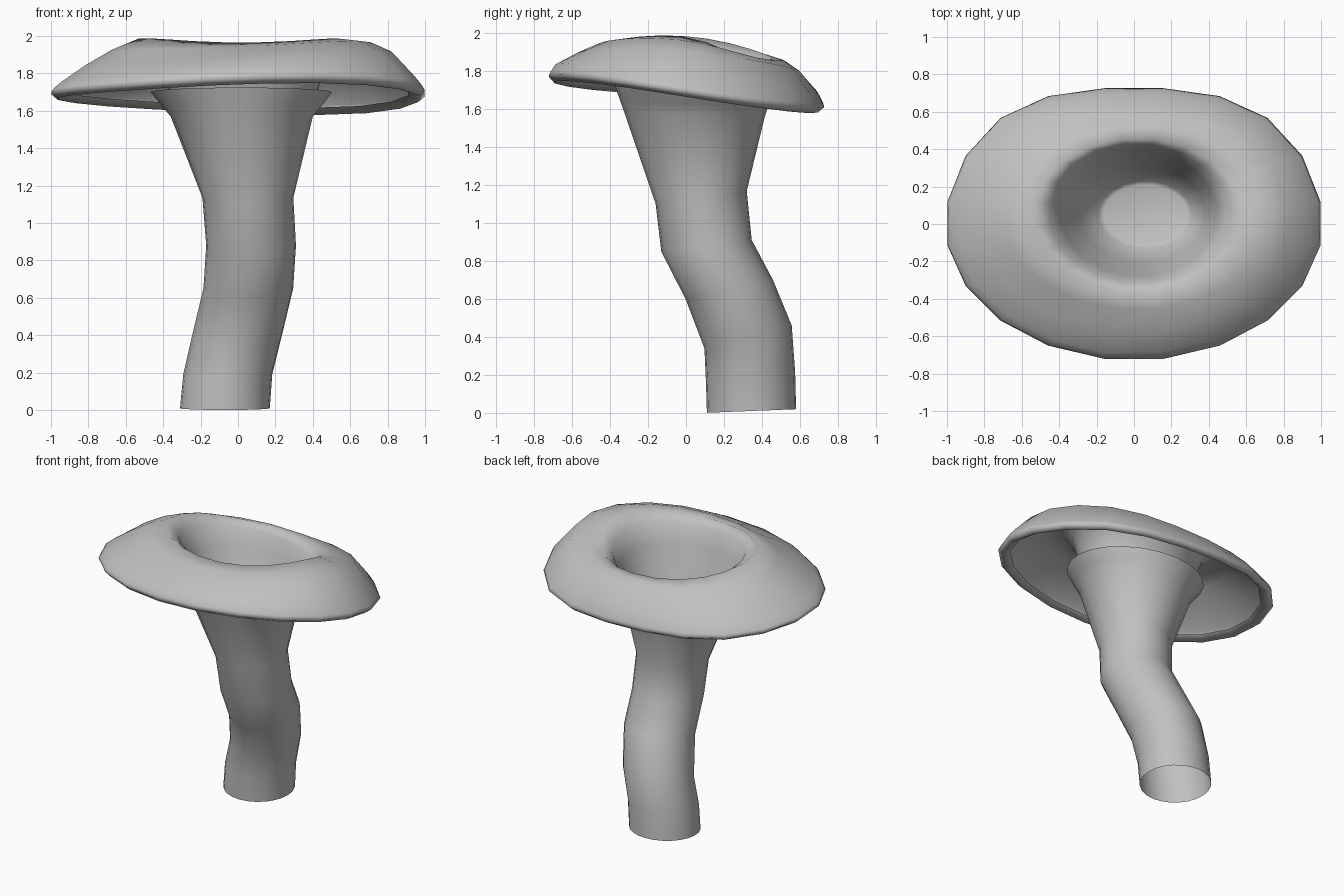
import bpy, bmesh, math

if "Cube" in bpy.data.objects:
    bpy.data.objects.remove(bpy.data.objects["Cube"])

grey = bpy.data.materials.new("plain_grey")
grey.use_nodes = True
grey.diffuse_color = (0.53, 0.53, 0.53, 1)
grey.node_tree.nodes["Principled BSDF"].inputs["Base Color"].default_value = (0.53, 0.53, 0.53, 1)


def loft(name, rings, sides, place, start=0.0, close_last=False):
    """Skin a stack of ring descriptions; place(ring, angle) gives each point."""
    bm = bmesh.new()
    loops = [[bm.verts.new(place(r, start + math.tau * i / sides)) for i in range(sides)]
             for r in rings]
    for a, b in zip(loops, loops[1:]):
        for i in range(sides):
            j = (i + 1) % sides
            bm.faces.new((a[i], a[j], b[j], b[i]))
    if close_last:
        bm.faces.new(loops[-1])
    for f in bm.faces:
        f.smooth = True
    mesh = bpy.data.meshes.new(name)
    bm.to_mesh(mesh)
    bm.free()
    mesh.materials.append(grey)
    bpy.context.collection.objects.link(bpy.data.objects.new(name, mesh))


# Stem, a hollow tube open at both ends:
# centre x, centre y, centre z, radius x, radius y, slope along y
stem_rings = [
    (-0.07, 0.345, 0.01, 0.24, 0.235, 0.04),
    (-0.055, 0.34, 0.19, 0.238, 0.235, 0.10),
    (-0.005, 0.327, 0.40, 0.24, 0.23, 0.26),
    (0.055, 0.228, 0.65, 0.24, 0.23, 0.22),
    (0.07, 0.108, 0.88, 0.24, 0.238, 0.13),
    (0.053, 0.08, 1.135, 0.243, 0.24, 0.14),
    (0.02, 0.043, 1.57, 0.38, 0.37, -0.05),
    (0.02, 0.04, 1.63, 0.43, 0.39, -0.06),
    (0.018, 0.035, 1.70, 0.485, 0.41, -0.06),
]


def stem_point(r, a):
    cx, cy, cz, rx, ry, slope = r
    y = ry * math.sin(a)
    return cx + rx * math.cos(a), cy + y, cz + slope * y


loft("stem", stem_rings, 24, stem_point)

# Cap, a thin shell from its curled lip to the pit:
# centre x, centre y, radius x, radius y, height above tilted plane,
# side swell, lean, skew, dent
cap_rings = [
    (0, 0, 0.92, 0.66, 0.01, 0, 0, 0.018, 0),                  # open inner edge of the lip
    (0, 0, 0.975, 0.70, -0.025, 0, 0, 0.018, 0),
    (0, 0, 1.01, 0.73, 0.005, 0, 0, 0.018, 0),                 # outer rim
    (0, 0, 0.997, 0.722, 0.026, 0, 0.002, 0.018, 0),
    (0, 0, 0.955, 0.695, 0.07, 0, 0.01, 0.018, 0),
    (0, 0.01, 0.83, 0.59, 0.17, 0.015, 0.035, 0.012, 0),
    (0.015, 0.03, 0.70, 0.49, 0.235, 0.02, 0.02, 0.006, 0.03),
    (0.02, 0.045, 0.56, 0.41, 0.265, 0.03, 0, 0, 0.06),        # crest
    (0.02, 0.055, 0.475, 0.37, 0.215, 0.025, 0, 0, 0.06),
    (0.025, 0.055, 0.42, 0.335, 0.08, 0, 0, 0, 0.03),          # pit wall
    (0.04, 0.055, 0.34, 0.26, -0.14, 0, 0, 0, 0),
    (0.06, 0.05, 0.25, 0.18, -0.36, 0, 0, 0, 0),               # pit floor
    (0.06, 0.05, 0.225, 0.16, -0.37, 0, 0, 0, 0),
]


def cap_point(r, a):
    cx, cy, rx, ry, h, swell, lean, skew, dent = r
    c, s = math.cos(a), math.sin(a)
    x, y = cx + rx * c, cy + ry * s
    # the back corners of the rim are fuller than the front ones
    if s > 0 and rx > 0.8:
        y += 0.05 * rx * math.sin(2 * a) ** 2
    h += swell * math.cos(2 * a) + lean * (c + 0.6 * s) - skew * math.sin(2 * a)
    # hollow in the back left of the crest
    h -= dent * max(0, math.cos(a - 0.75)) ** 6
    return x, y, 1.69 - 0.11 * y + h


loft("cap", cap_rings, 20, cap_point, start=math.radians(9), close_last=True)
